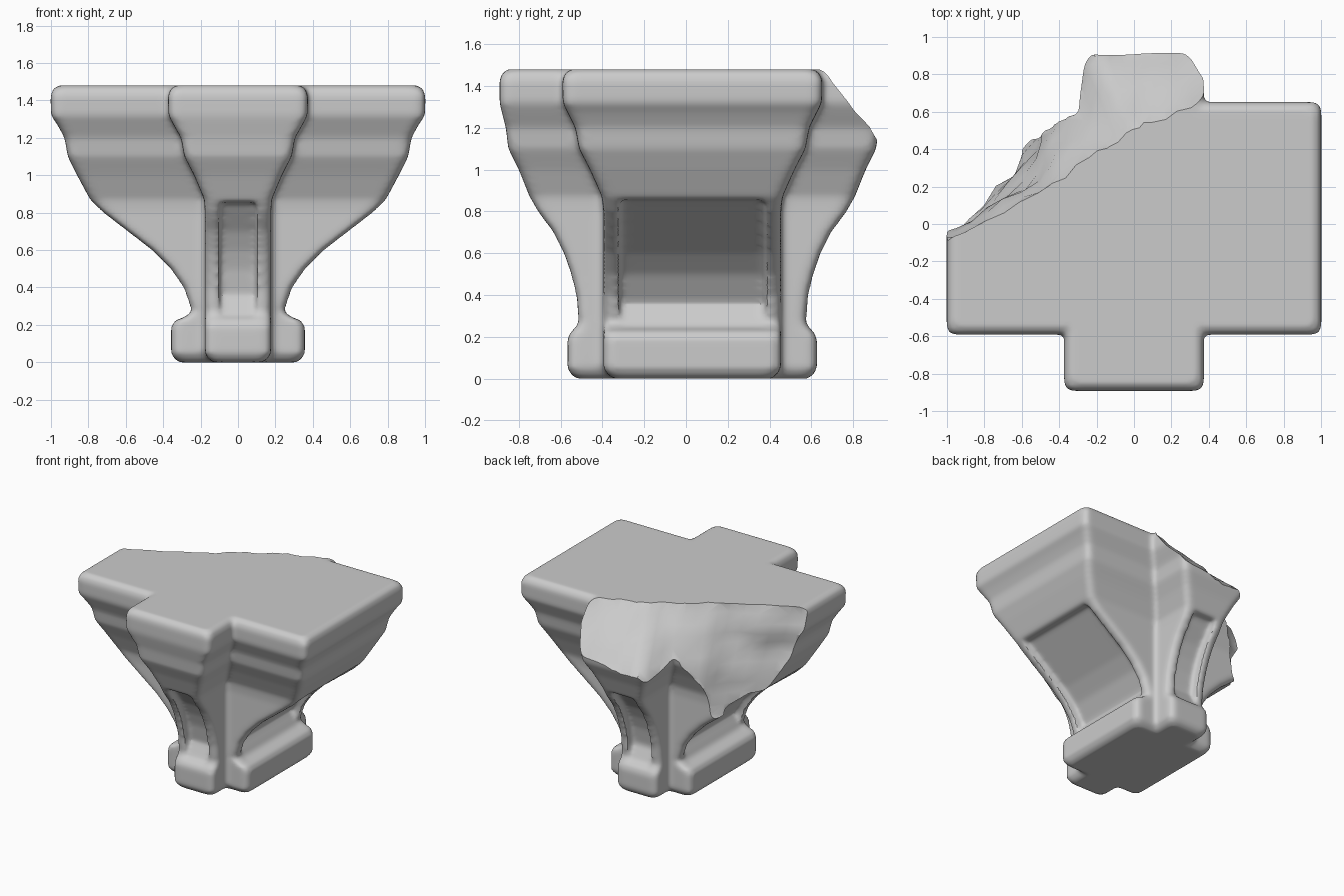
import bpy, bmesh, math, random
from mathutils import Vector, noise

if "Cube" in bpy.data.objects:
    bpy.data.objects.remove(bpy.data.objects["Cube"])

random.seed(4)
CY = 0.03  # centre of the cross plan in y


def loft(name, rings):
    """Closed solid from stacked point rings."""
    bm = bmesh.new()
    vs = [[bm.verts.new(p) for p in r] for r in rings]
    n = len(vs[0])
    for a, b in zip(vs, vs[1:]):
        for i in range(n):
            j = (i + 1) % n
            bm.faces.new((a[i], a[j], b[j], b[i]))
    bm.faces.new(vs[0][::-1])
    bm.faces.new(vs[-1])
    bmesh.ops.recalc_face_normals(bm, faces=bm.faces)
    me = bpy.data.meshes.new(name)
    bm.to_mesh(me)
    bm.free()
    ob = bpy.data.objects.new(name, me)
    bpy.context.collection.objects.link(ob)
    return ob


def round_rect(hx, hy, z, r=0.045):
    pts = []
    for k, (sx, sy) in enumerate(((1, 1), (-1, 1), (-1, -1), (1, -1))):
        for s in range(4):
            a = math.radians(90 * k + 30 * s)
            pts.append((sx * (hx - r) + r * math.cos(a),
                        CY + sy * (hy - r) + r * math.sin(a), z))
    return pts


def boolean(ob, cutter, op):
    m = ob.modifiers.new(op, 'BOOLEAN')
    m.operation, m.object, m.solver = op, cutter, 'EXACT'
    bake(ob)
    bpy.data.objects.remove(cutter)


def bake(ob):
    dg = bpy.context.evaluated_depsgraph_get()
    me = bpy.data.meshes.new_from_object(ob.evaluated_get(dg))
    ob.modifiers.clear()
    ob.data = me


# Profile rows: z, side arm (half length, half width), front arm (same)
rows = [(0, .315, .38, .555, .135), (.02, .34, .405, .58, .16),
        (.05, .357, .425, .597, .177), (.19, .357, .425, .597, .177),
        (.225, .335, .425, .58, .177), (.24, .29, .425, .56, .177),
        (.27, .245, .425, .545, .177), (.40, .29, .425, .555, .177),
        (.50, .36, .425, .58, .177), (.60, .46, .425, .615, .177),
        (.70, .59, .425, .665, .177), (.80, .72, .425, .74, .177),
        (.87, .79, .432, .778, .18), (1.0, .86, .49, .83, .235),
        (1.1, .91, .542, .88, .287), (1.2, .927, .56, .892, .305),
        (1.27, .965, .595, .91, .345), (1.32, 1.0, .62, .922, .372),
        (1.43, 1.002, .622, .922, .374), (1.465, .985, .605, .907, .357),
        (1.48, .96, .58, .88, .335)]
capital = loft("capital", [round_rect(a, b, z) for z, a, b, _, _ in rows])
front_arm = loft("front_arm", [round_rect(d, c, z) for z, _, _, c, d in rows])
boolean(capital, front_arm, 'UNION')

# Sunken curved panels in the four arm ends: z, side depth, front depth
panel = [(.24, .27, .545), (.36, .2, .485), (.5, .285, .51), (.6, .385, .545),
         (.7, .515, .595), (.8, .645, .67), (.855, .715, .71)]
for s in (1, -1):
    boolean(capital, loft("side_panel", [
        [(s * a, CY - .35, z), (s * 1.3, CY - .37, z),
         (s * 1.3, CY + .37, z), (s * a, CY + .35, z)]
        for z, a, _ in panel]), 'DIFFERENCE')
    boolean(capital, loft("front_panel", [
        [(-.1, CY + s * b, z), (-.12, CY + s * 1.3, z),
         (.12, CY + s * 1.3, z), (.1, CY + s * b, z)]
        for z, _, b in panel]), 'DIFFERENCE')

# Worn, softened edges
m = capital.modifiers.new("soften", 'REMESH')
m.mode, m.voxel_size = 'VOXEL', 0.017
m = capital.modifiers.new("wear", 'SMOOTH')
m.factor, m.iterations = 0.5, 5
bake(capital)

# Broken back-left corner: rough ruled surface pushed outward as a cutter
top = [(-1.2, -.15), (-.9, -.03), (-.5, .15), (-.25, .36), (-.05, .5),
       (.1, .53), (.37, .65), (.6, .74)]
low = [(-1.15, -.12), (-.8, .12), (-.52, .42), (-.42, .7), (-.3, 1.13),
       (.05, 1.18), (.37, 1.23), (.6, 1.3)]


def along(line, t):
    i = min(int(t), len(line) - 2)
    return Vector(line[i]).lerp(Vector(line[i + 1]), t - i)


NU, NV = 28, 14
rings = []
for i in range(NU + 1):
    t = i / NU * 7
    rough = []
    for j in range(NV + 1):
        v = -0.12 + 1.55 * j / NV
        p = along(top, t).lerp(along(low, t), v)
        z = 1.48 - 0.63 * v
        k = 0.05 * noise.noise(Vector((p.x * 4, p.y * 4, z * 4)))
        k += random.uniform(-.013, .013)
        if i == NU:
            k = 0
        rough.append(Vector((p.x - k * .5, p.y + k, z)))
    back = [p + Vector((-.3, 1.2, 0)) for p in reversed(rough)]
    rings.append(rough + back)
boolean(capital, loft("break_cutter", rings), 'DIFFERENCE')

bpy.context.view_layer.objects.active = capital
capital.select_set(True)
bpy.ops.object.shade_smooth_by_angle(angle=math.radians(35))
